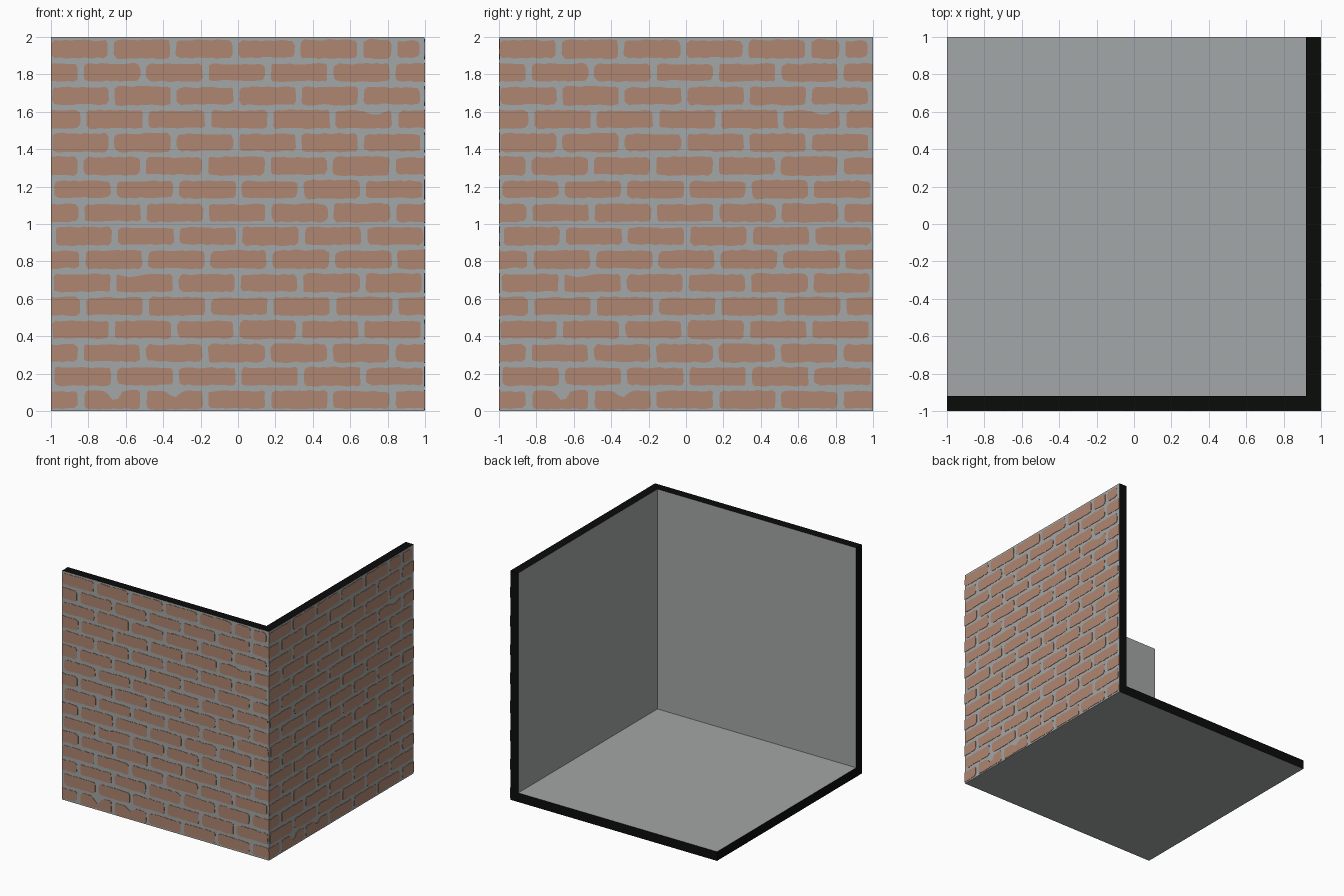
import bpy, bmesh, math, random
from mathutils import Vector

if "Cube" in bpy.data.objects:
    bpy.data.objects.remove(bpy.data.objects["Cube"])

random.seed(7)


def material(name, rgb):
    m = bpy.data.materials.new(name)
    m.diffuse_color = (*rgb, 1)
    m.use_nodes = True
    m.node_tree.nodes["Principled BSDF"].inputs["Base Color"].default_value = m.diffuse_color
    return m


MORTAR = material("mortar_grey", (0.37, 0.385, 0.385))
BRICK = material("brick_clay", (0.43, 0.24, 0.165))
TRIM = material("cut_edge_black", (0.003, 0.0035, 0.003))

T = 0.08        # wall and floor thickness
P = 0.003       # brick plate thickness
S = 1 - P       # outer mortar surface


def finish(bm, name, mats):
    me = bpy.data.meshes.new(name)
    bm.to_mesh(me)
    bm.free()
    for m in mats:
        me.materials.append(m)
    ob = bpy.data.objects.new(name, me)
    bpy.context.collection.objects.link(ob)
    return ob


def slab(name, lo, hi, black_dirs):
    """Box whose faces pointing in black_dirs get the black edge colour."""
    bm = bmesh.new()
    bmesh.ops.create_cube(bm, size=1)
    for v in bm.verts:
        v.co = Vector([(a + b) / 2 + c * (b - a) for a, b, c in zip(lo, hi, v.co)])
    bm.normal_update()
    for f in bm.faces:
        f.material_index = int(any(f.normal.dot(Vector(d)) > 0.9 for d in black_dirs))
    return finish(bm, name, [MORTAR, TRIM])


UP, LEFT, BACK = (0, 0, 1), (-1, 0, 0), (0, 1, 0)
slab("front_wall", (-1, -S, 0), (S, T - 1, 2), [UP, LEFT])
slab("right_wall", (1 - T, T - 1, 0), (S, 1, 2), [UP, BACK])
slab("floor", (-1, T - 1, 0), (1 - T, 1, T), [LEFT, BACK])

# Worn spots: (u, z, depth, half width) dips in the upper edge of a brick
CHIPS = [(-0.66, 0.11, 0.05, 0.06), (-0.34, 0.11, 0.04, 0.06),
         (-0.57, 0.74, 0.02, 0.08), (0.73, 1.61, 0.025, 0.08)]


def brick_outline(u0, u1, zc):
    """Worn rounded rectangle, counter-clockwise, in wall coordinates (u, z)."""
    h = 0.0475 + random.uniform(-0.003, 0.003)
    left_r = 0.003 if u0 <= -1 else random.uniform(0.014, 0.03)
    right_r = 0.003 if u1 >= 1 else random.uniform(0.014, 0.03)
    z0, z1 = zc - h, zc + h
    pts = []
    corners = [(u0 + left_r, z0 + left_r, 180, left_r), (u1 - right_r, z0 + right_r, 270, right_r),
               (u1 - right_r, z1 - right_r, 0, right_r), (u0 + left_r, z1 - left_r, 90, left_r)]
    for k, (cu, cz, a0, r) in enumerate(corners):
        for i in range(4):
            a = math.radians(a0 + 30 * i)
            pts.append((cu + r * math.cos(a), cz + r * math.sin(a)))
        if k in (0, 2):     # subdivide the long edges
            end = corners[k + 1][0]
            n = max(2, int(abs(end - cu) / 0.025))
            z = z0 if k == 0 else z1
            pts += [(cu + (end - cu) * i / n, z) for i in range(1, n)]
    out = []
    for u, z in pts:
        for cu, cz, depth, half in CHIPS:
            if abs(z - cz) < 0.02 and abs(u - cu) < half:
                z -= depth * (0.5 + 0.5 * math.cos(math.pi * (u - cu) / half))
        u += random.uniform(-0.003, 0.003)
        z += random.uniform(-0.004, 0.004)
        out.append((min(1, max(-1, u)), min(1.998, max(0.002, z))))
    return out


# Running bond: 16 courses, joints shifted half a brick on every other course
outlines = []
for row in range(16):
    zc = 0.06 + 0.125 * row
    if row % 2:
        joints = [-1.0 + i / 3 for i in range(7)]
    else:
        joints = [-1.18] + [-5 / 6 + i / 3 for i in range(6)] + [1.18]
    shift = random.uniform(-0.012, 0.008)
    if row == 15:
        shift = -0.015
        joints.insert(6, 0.85)
    for a, b in zip(joints, joints[1:]):
        u0 = max(-1, a + 0.0165 + shift)
        u1 = min(1, b - 0.0165 + shift)
        outlines.append(brick_outline(u0, u1, zc))


def brick_face(name, place):
    """place(u, z, d) maps wall coordinates and outward distance to space."""
    bm = bmesh.new()
    for pts in outlines:
        outer = [bm.verts.new(place(u, z, 1)) for u, z in pts]
        inner = [bm.verts.new(place(u, z, S)) for u, z in pts]
        bm.faces.new(outer)
        n = len(pts)
        for i in range(n):
            j = (i + 1) % n
            bm.faces.new((outer[j], outer[i], inner[i], inner[j]))
    return finish(bm, name, [BRICK])


brick_face("front_bricks", lambda u, z, d: (u, -d, z))
brick_face("right_bricks", lambda u, z, d: (d, u, z))
